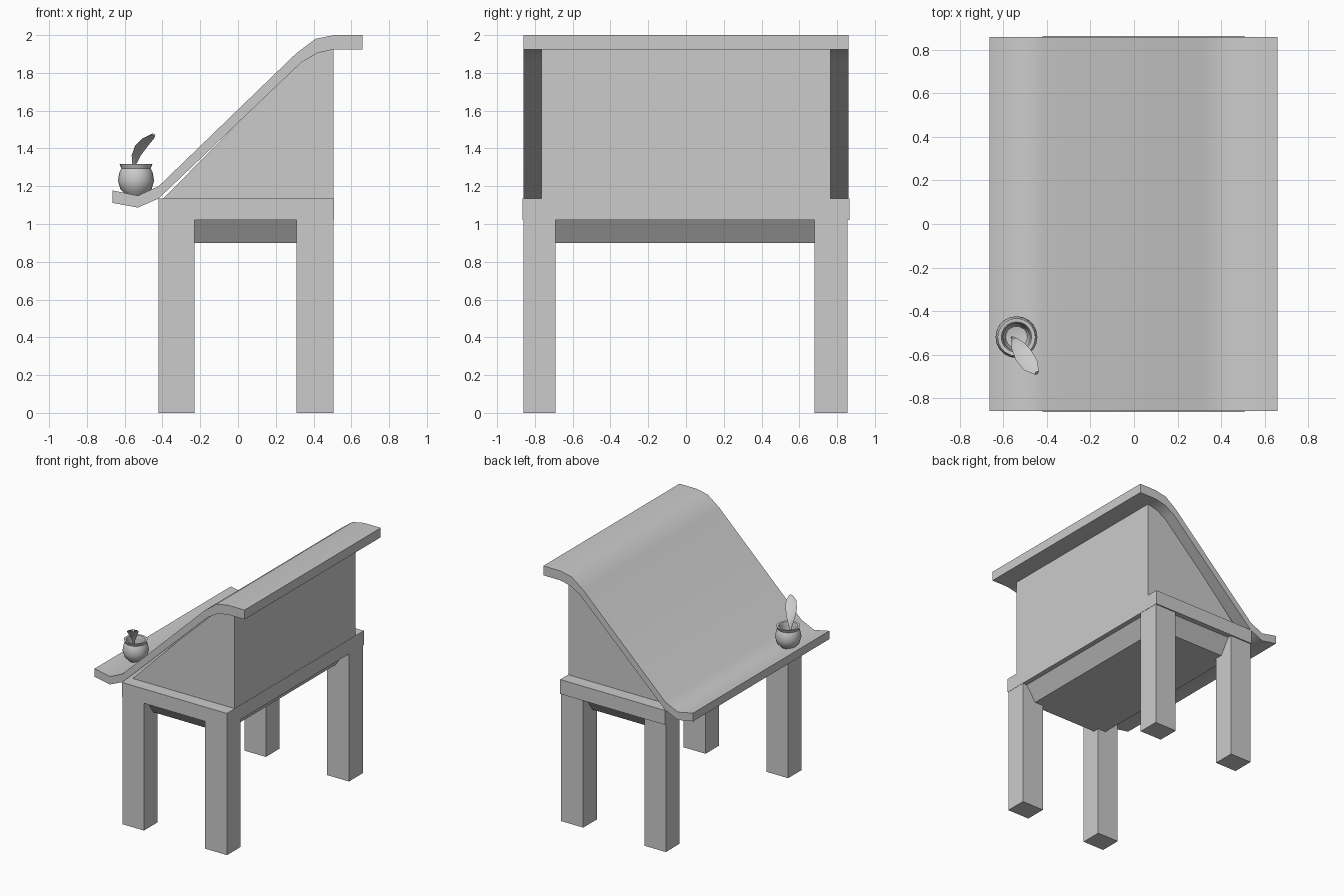
import bpy, bmesh, math
from mathutils import Vector

if "Cube" in bpy.data.objects:
    bpy.data.objects.remove(bpy.data.objects["Cube"])


def finish(bm, name, angle=40):
    bmesh.ops.recalc_face_normals(bm, faces=bm.faces)
    me = bpy.data.meshes.new(name)
    bm.to_mesh(me)
    bm.free()
    for p in me.polygons:
        p.use_smooth = True
    me.set_sharp_from_angle(angle=math.radians(angle))
    ob = bpy.data.objects.new(name, me)
    bpy.context.collection.objects.link(ob)
    return ob


def box(name, x0, x1, y0, y1, z0, z1, taper=0.0):
    """Box whose bottom can be inset by taper."""
    bm = bmesh.new()
    bmesh.ops.create_cube(bm, size=1)
    for v in bm.verts:
        low = v.co.z < 0
        t = taper if low else 0
        v.co = (x0 + t if v.co.x < 0 else x1 - t,
                y0 + t if v.co.y < 0 else y1 - t,
                z0 if low else z1)
    return finish(bm, name)


def extrude_profile(name, pts, half):
    """Extrude an x-z outline along y."""
    bm = bmesh.new()
    face = bm.faces.new([bm.verts.new((x, -half, z)) for x, z in pts])
    ext = bmesh.ops.extrude_face_region(bm, geom=[face])
    verts = [g for g in ext["geom"] if isinstance(g, bmesh.types.BMVert)]
    bmesh.ops.translate(bm, verts=verts, vec=(0, 2 * half, 0))
    return finish(bm, name)


# Four square legs
for side, y0, y1 in (("near", -0.86, -0.69), ("far", 0.68, 0.855)):
    box(f"low_leg_{side}", -0.42, -0.23, y0, y1, 0, 1.03)
    box(f"high_leg_{side}", 0.31, 0.505, y0, y1, 0, 1.03)

# Frame band and the underside block between the legs
box("frame_band", -0.42, 0.507, -0.865, 0.865, 1.02, 1.135)
box("apron", -0.39, 0.475, -0.83, 0.83, 0.90, 1.03, taper=0.09)

# Wedge-shaped cabinet under the sloping top
extrude_profile("cabinet", [(-0.41, 1.12), (0.505, 1.12), (0.505, 1.94),
                            (0.42, 1.93), (0.33, 1.87)], 0.765)

# Sloping writing top with lower lip and flat upper ledge
extrude_profile("writing_top", [
    (-0.665, 1.178), (-0.53, 1.15), (-0.42, 1.20), (0.31, 1.905), (0.41, 1.98),
    (0.51, 2.0), (0.66, 2.0), (0.66, 1.925), (0.51, 1.925), (0.42, 1.905),
    (0.335, 1.855), (-0.42, 1.135), (-0.53, 1.087), (-0.665, 1.112)], 0.86)

# Ink pot: lathed open bowl
bm = bmesh.new()
profile = [(0, 1.145), (0.05, 1.15), (0.083, 1.185), (0.096, 1.23), (0.088, 1.275),
           (0.078, 1.295), (0.087, 1.317), (0.07, 1.315), (0.062, 1.29),
           (0.07, 1.24), (0.05, 1.19), (0, 1.18)]
vs = [bm.verts.new((r, 0, z)) for r, z in profile]
edges = [bm.edges.new(p) for p in zip(vs, vs[1:])]
bmesh.ops.spin(bm, geom=vs + edges, cent=(0, 0, 0), axis=(0, 0, 1),
               angle=math.tau, steps=20)
bmesh.ops.remove_doubles(bm, verts=bm.verts, dist=0.0005)
pot = finish(bm, "ink_pot")
pot.location = (-0.54, -0.52, 0)

# Quill: curved feather blade, thickened along its spine
bm = bmesh.new()
across = Vector((0.82, 0.57, 0))
spine = [(-0.56, -0.52, 1.19, 0.007), (-0.552, -0.53, 1.31, 0.012),
         (-0.538, -0.555, 1.365, 0.03), (-0.51, -0.60, 1.415, 0.042),
         (-0.475, -0.65, 1.453, 0.038), (-0.447, -0.685, 1.473, 0.012)]
normal = Vector((0.35, -0.5, -0.6)).normalized()
rings = []
for x, y, z, w in spine:
    c = Vector((x, y, z))
    t = min(w, 0.01)
    rings.append([bm.verts.new(c + o) for o in
                  (across * w, normal * t, -across * w, -normal * t)])
for a, b in zip(rings, rings[1:]):
    for i in range(4):
        j = (i + 1) % 4
        bm.faces.new((a[i], a[j], b[j], b[i]))
bm.faces.new(rings[0])
bm.faces.new(rings[-1])
finish(bm, "quill", 60)
